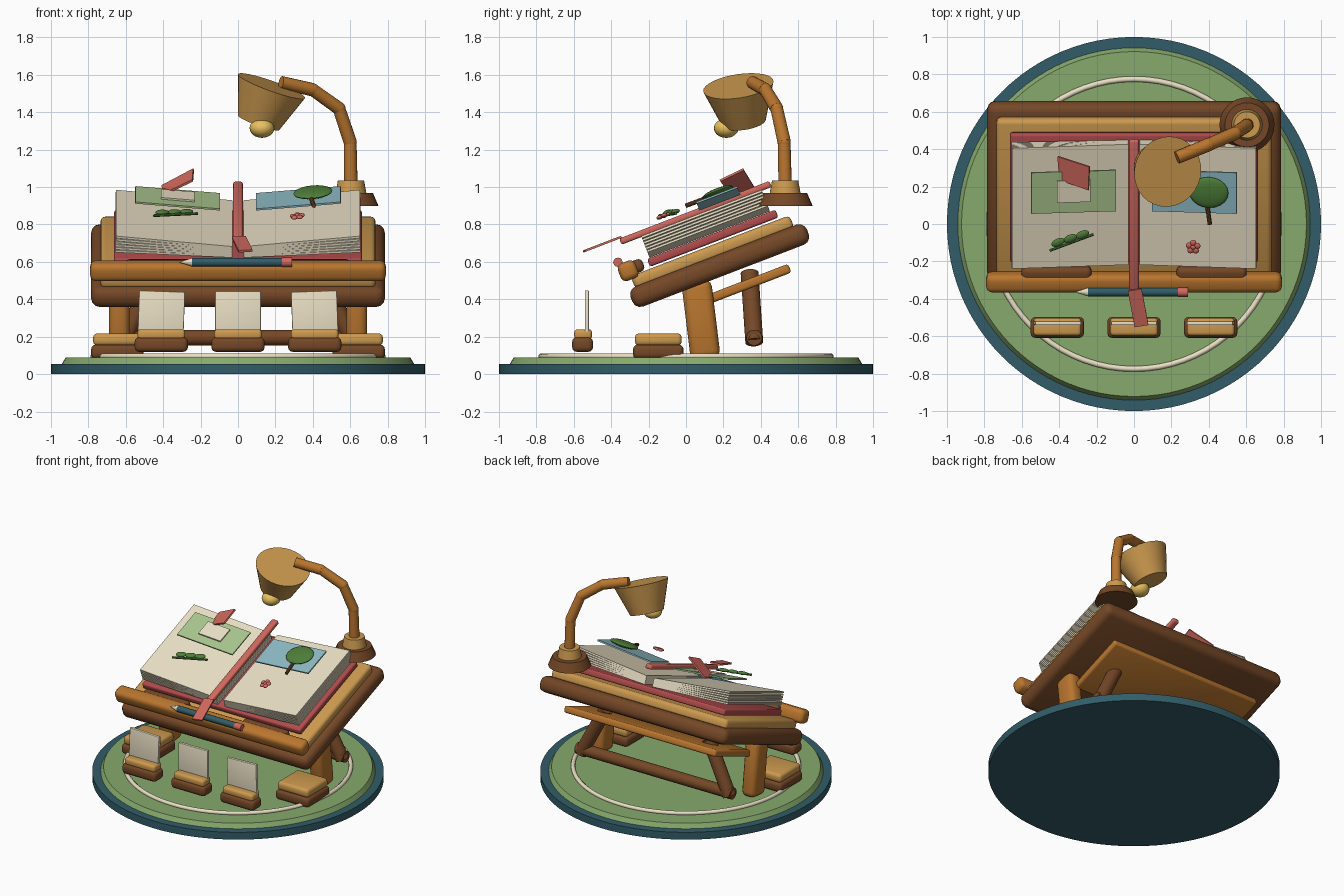
import bpy, bmesh, math
from mathutils import Matrix, Vector

if "Cube" in bpy.data.objects:
    bpy.data.objects.remove(bpy.data.objects["Cube"])

R, T = Matrix.Rotation, Matrix.Translation
rad = math.radians


def material(name, hexa):
    m = bpy.data.materials.new(name)
    lin = [(int(hexa[i:i + 2], 16) / 255) ** 2.2 for i in (0, 2, 4)]
    m.diffuse_color = (*lin, 1)
    m.use_nodes = True
    m.node_tree.nodes["Principled BSDF"].inputs["Base Color"].default_value = m.diffuse_color
    return m


TEAL = material("teal", "355D68")
GREEN = material("green", "86A86C")
CREAM = material("cream", "EADFC4")
BROWN = material("brown", "74492B")
OAK = material("oak", "B87532")
HONEY = material("honey", "CB9850")
RED = material("red", "AE4C4C")
CORAL = material("coral", "D0695E")
MINT = material("mint", "A8C48C")
SKY = material("sky", "8DBAC4")
LEAF = material("leaf", "4F7D3C")
GLOW = material("glow", "E8C060")
GREY = material("grey", "8C8C8C")


def finish(name, bm, mat, smooth=True):
    bmesh.ops.recalc_face_normals(bm, faces=bm.faces)
    me = bpy.data.meshes.new(name)
    bm.to_mesh(me)
    bm.free()
    me.materials.append(mat)
    if smooth:
        for p in me.polygons:
            p.use_smooth = True
        me.set_sharp_from_angle(angle=rad(35))
    ob = bpy.data.objects.new(name, me)
    bpy.context.collection.objects.link(ob)
    return ob


def box(name, center, size, mat, frame=Matrix(), bevel=0.0):
    bm = bmesh.new()
    bmesh.ops.create_cube(bm, size=1)
    bmesh.ops.scale(bm, vec=size, verts=bm.verts)
    if bevel:
        bmesh.ops.bevel(bm, geom=bm.edges[:], offset=bevel, segments=3,
                        profile=0.5, affect='EDGES', clamp_overlap=True)
    bm.transform(frame @ T(center))
    return finish(name, bm, mat)


def rod(name, a, b, r1, r2, mat, frame=Matrix(), seg=24):
    a, b = Vector(a), Vector(b)
    d = b - a
    bm = bmesh.new()
    bmesh.ops.create_cone(bm, cap_ends=True, segments=seg, radius1=r1, radius2=r2, depth=d.length)
    bm.transform(frame @ T((a + b) / 2) @ d.to_track_quat('Z', 'Y').to_matrix().to_4x4())
    return finish(name, bm, mat)


def ball(name, center, radii, mat, frame=Matrix(), spin=0):
    bm = bmesh.new()
    bmesh.ops.create_uvsphere(bm, u_segments=20, v_segments=12, radius=1)
    bm.transform(frame @ T(center) @ R(spin, 4, 'Z') @ Matrix.Diagonal((*radii, 1)))
    return finish(name, bm, mat)


# Round base with rug and cream ring
rod("base_disc", (0, 0, 0), (0, 0, 0.055), 1, 1, TEAL, seg=96)
rod("rug", (0, 0, 0.05), (0, 0, 0.088), 0.945, 0.922, GREEN, seg=96)
bpy.ops.mesh.primitive_torus_add(major_radius=0.775, minor_radius=0.015, major_segments=72,
                                 minor_segments=10, location=(0, 0, 0.095))
ring = bpy.context.object
ring.name = "rug_ring"
ring.data.materials.append(CREAM)
bpy.ops.object.shade_smooth()

# Tilted desk top: local x, along slope, normal
DESK = T((0, 0.18, 0.58)) @ R(rad(21), 4, 'X')
box("desk_board", (0, 0, 0), (1.57, 1.01, 0.115), BROWN, DESK, 0.045)
box("desk_surface", (0, -0.01, 0.08), (1.47, 0.91, 0.075), HONEY, DESK, 0.025)
box("desk_ledge", (0, -0.467, 0.15), (1.58, 0.10, 0.10), OAK, DESK, 0.03)
box("under_shelf", (0, 0.115, -0.147), (1.27, 0.46, 0.05), OAK, DESK, 0.015)

# Legs, foot stools and rear frame
for s, side in ((-1, "left"), (1, "right")):
    lean = T((s * 0.635, 0.08, 0.29)) @ R(rad(7), 4, 'X')
    box("desk_leg_" + side, (0, 0, 0), (0.112, 0.16, 0.42), OAK, lean, 0.04)
    box("stool_base_" + side, (s * 0.645, -0.148, 0.12), (0.28, 0.27, 0.075), BROWN, bevel=0.025)
    box("stool_cushion_" + side, (s * 0.645, -0.148, 0.185), (0.26, 0.25, 0.065), HONEY, bevel=0.022)
    rod("rear_post_" + side, (s * 0.62, 0.365, 0.17), (s * 0.43, 0.34, 0.54), 0.048, 0.048, BROWN)
    box("ledge_pad_" + side, (s * 0.415, -0.42, 0.155), (0.375, 0.085, 0.07), BROWN, DESK, 0.025)
rod("rear_crossbar", (-0.65, 0.365, 0.195), (0.65, 0.365, 0.195), 0.042, 0.042, BROWN)

# Open book: cover, fanned sheets
box("book_cover", (0, 0.018, 0.15), (1.325, 0.735, 0.045), RED, DESK, 0.012)
for s, side in ((-1, "left"), (1, "right")):
    for i in range(6):
        fan = DESK @ T((0, 0, 0.235 - 0.010 * i)) @ R(rad(-s * (5.5 - 0.55 * i)), 4, 'Y')
        box(f"page_{side}_{i}", (s * 0.343, 0.01, -0.006), (0.625, 0.69, 0.012), CREAM, fan)
box("ribbon", (0, -0.02, 0.31), (0.052, 0.86, 0.035), CORAL, DESK, 0.012)
box("ribbon_tail", (0, 0, 0), (0.075, 0.21, 0.012), CORAL,
    DESK @ T((0.022, -0.545, 0.332)) @ R(rad(10), 4, 'Z'))

# Page frames: height above each sloped page
LEFT = DESK @ T((0, 0, 0.24)) @ R(rad(5), 4, 'Y')
RIGHT = DESK @ T((0, 0, 0.24)) @ R(rad(-5), 4, 'Y')
box("left_picture", (-0.33, 0.122, 0.07), (0.455, 0.235, 0.01), MINT, LEFT)
box("left_photo", (-0.33, 0.13, 0.083), (0.18, 0.125, 0.01), CREAM, LEFT)
box("right_picture", (0.33, 0.122, 0.07), (0.455, 0.235, 0.01), SKY, RIGHT)

# Raised coral flap on the left page
bm = bmesh.new()
flap = [(-0.41, 0.36, 1.01), (-0.24, 0.305, 1.10), (-0.245, 0.18, 1.04), (-0.40, 0.235, 0.965)]
face = bm.faces.new([bm.verts.new(p) for p in flap])
ext = bmesh.ops.extrude_face_region(bm, geom=[face])
bmesh.ops.translate(bm, vec=(0.005, 0.004, -0.010),
                    verts=[v for v in ext["geom"] if isinstance(v, bmesh.types.BMVert)])
finish("page_flap", bm, CORAL, smooth=False)

# Tree, flower and sprig
ball("tree_crown", (0.41, 0.13, 0.095), (0.105, 0.088, 0.02), LEAF, RIGHT)
rod("tree_trunk", (0.40, 0.06, 0.088), (0.415, -0.055, 0.088), 0.012, 0.012, BROWN, RIGHT, 10)
for i in range(5):
    a = i * math.tau / 5 + 0.3
    ball(f"petal_{i}", (0.325 + 0.024 * math.cos(a), -0.188 + 0.024 * math.sin(a), 0.088),
         (0.017, 0.017, 0.010), CORAL, RIGHT)
ball("flower_center", (0.325, -0.188, 0.092), (0.013, 0.013, 0.010), CORAL, RIGHT)
rod("sprig_stem", (-0.46, -0.205, 0.085), (-0.225, -0.12, 0.085), 0.008, 0.008, LEAF, LEFT, 8)
for i in range(3):
    ball(f"sprig_leaf_{i}", (-0.415 + 0.065 * i, -0.158 + 0.02 * i, 0.09),
         (0.038, 0.022, 0.013), LEAF, LEFT, rad(22))

# Pencil on the ledge
py, pz = -0.364, 0.598
rod("pencil_body", (-0.245, py, pz), (0.235, py, pz), 0.023, 0.023, TEAL, seg=12)
rod("pencil_eraser", (0.235, py, pz), (0.29, py, pz), 0.025, 0.025, CORAL, seg=12)
rod("pencil_tip", (-0.245, py, pz), (-0.315, py, pz), 0.023, 0.001, CREAM, seg=12)

# Three card stands in front
for i, x in enumerate((-0.41, 0, 0.41)):
    box(f"stand_base_{i}", (x, -0.553, 0.158), (0.285, 0.112, 0.078), BROWN, bevel=0.025)
    box(f"stand_top_{i}", (x, -0.55, 0.212), (0.255, 0.095, 0.055), HONEY, bevel=0.018)
    box(f"stand_card_{i}", (0, 0, 0), (0.245, 0.022, 0.25), CREAM,
        T((x, -0.53, 0.318)) @ R(rad(2 * (1 - i)), 4, 'Y'), 0.004)

# Lamp: foot, collar, jointed arm
lx, ly = 0.604, 0.53
rod("lamp_foot", (lx, ly, 0.90), (lx, ly, 0.967), 0.147, 0.118, BROWN, seg=32)
rod("lamp_collar", (lx, ly, 0.965), (lx, ly, 1.035), 0.083, 0.07, HONEY, seg=32)
arm = [(lx, ly, 1.0), (0.60, 0.525, 1.24), (0.54, 0.485, 1.42), (0.40, 0.425, 1.52), (0.23, 0.355, 1.56)]
for i in range(4):
    rod(f"lamp_arm_{i}", arm[i], arm[i + 1], 0.036, 0.034, OAK, seg=16)
    if i:
        ball(f"lamp_joint_{i}", arm[i], (0.035,) * 3, OAK)

# Lamp shade, socket and bulb
rod("lamp_shade", (0.18, 0.28, 1.54), (0.11, 0.31, 1.345), 0.19, 0.118, HONEY, seg=32)
rod("lamp_socket", (0.17, 0.235, 1.42), (0.135, 0.218, 1.33), 0.04, 0.04, GREY, seg=16)
ball("lamp_bulb", (0.128, 0.215, 1.315), (0.066, 0.066, 0.052), GLOW)
